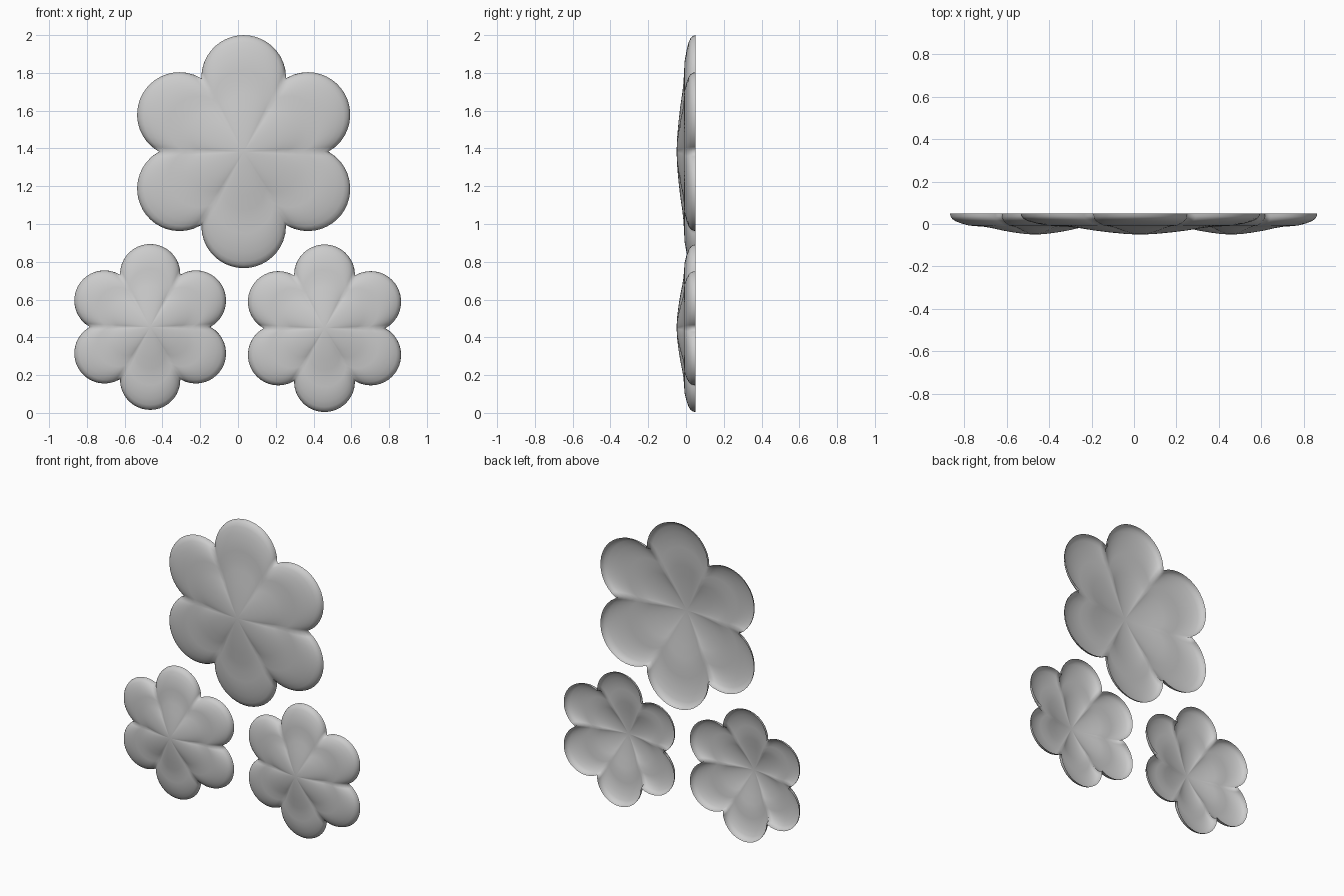
import bpy
import bmesh
import math

cube = bpy.data.objects.get("Cube")
if cube:
    bpy.data.objects.remove(cube, do_unlink=True)

grey = bpy.data.materials.new("plain grey")
grey.use_nodes = True
color = (0.6, 0.6, 0.6, 1)
grey.diffuse_color = color
grey.node_tree.nodes["Principled BSDF"].inputs["Base Color"].default_value = color

PETALS = 6
STEPS = 20            # outline points per petal
PETAL_RADIUS = 0.226
PETAL_OFFSET = 0.395  # flower centre to petal centre
# Domed section: fraction of the outline radius, depth
SECTION = [(0.12, -0.047), (0.25, -0.04), (0.38, -0.031), (0.5, -0.02),
           (0.6, -0.013), (0.7, -0.01), (0.78, -0.007), (0.87, 0.003),
           (0.94, 0.014), (0.975, 0.024), (0.993, 0.036), (1.0, 0.05)]


def outline_radius(a):
    """Distance to the rim of a petal, at angle a from the petal's axis."""
    s = PETAL_OFFSET * math.sin(a)
    return PETAL_OFFSET * math.cos(a) + math.sqrt(PETAL_RADIUS ** 2 - s * s)


def flower(name, x, z, scale):
    """Open, shallow flower shell that bulges to the front."""
    bm = bmesh.new()
    count = PETALS * STEPS
    sector = math.tau / PETALS
    centre = bm.verts.new((0, -0.05, 0))
    rings = []
    for fraction, depth in SECTION:
        ring = []
        for i in range(count):
            a = ((i % STEPS) / STEPS - 0.5) * sector
            angle = math.pi / 2 + (i // STEPS) * sector + a
            r = outline_radius(a) * fraction * scale
            ring.append(bm.verts.new((r * math.cos(angle), depth, r * math.sin(angle))))
        rings.append(ring)
    for i in range(count):
        j = (i + 1) % count
        bm.faces.new((centre, rings[0][i], rings[0][j]))
        for inner, outer in zip(rings, rings[1:]):
            bm.faces.new((inner[i], outer[i], outer[j], inner[j]))
    for face in bm.faces:
        face.smooth = True
    mesh = bpy.data.meshes.new(name)
    bm.to_mesh(mesh)
    bm.free()
    mesh.materials.append(grey)
    obj = bpy.data.objects.new(name, mesh)
    obj.location = (x, 0, z)
    bpy.context.collection.objects.link(obj)


flower("large_flower", 0.03, 1.383, 0.993)
flower("small_flower_right", -0.465, 0.455, 0.707)
flower("small_flower_left", 0.458, 0.448, 0.714)
